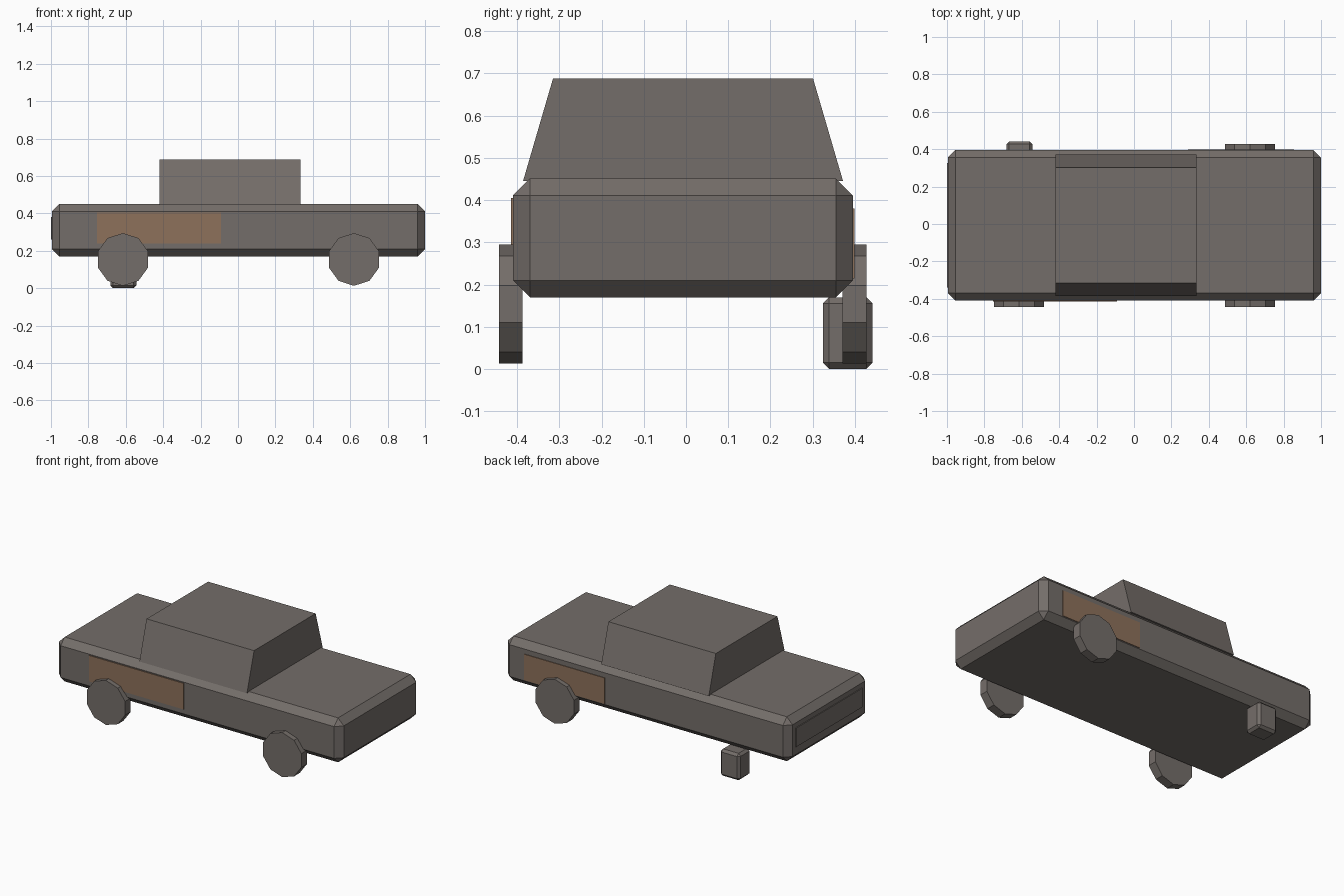
import bpy, bmesh, math
from mathutils import Matrix, Vector

cube = bpy.data.objects.get("Cube")
if cube:
    bpy.data.objects.remove(cube, do_unlink=True)


def material(name, rgb):
    m = bpy.data.materials.new(name)
    m.use_nodes = True
    m.diffuse_color = (*rgb, 1)
    m.node_tree.nodes["Principled BSDF"].inputs["Base Color"].default_value = (*rgb, 1)
    return m


grey = material("weathered grey", (0.175, 0.155, 0.142))
rust = material("rust brown", (0.27, 0.165, 0.105))


def finish(name, bm, mat):
    bmesh.ops.recalc_face_normals(bm, faces=bm.faces)
    mesh = bpy.data.meshes.new(name)
    bm.to_mesh(mesh)
    bm.free()
    mesh.materials.append(mat)
    ob = bpy.data.objects.new(name, mesh)
    bpy.context.collection.objects.link(ob)
    return ob


def box(name, low, high, mat, chamfer=0):
    low, high = Vector(low), Vector(high)
    bm = bmesh.new()
    place = Matrix.Translation((low + high) / 2) @ Matrix.Diagonal((*(high - low), 1))
    bmesh.ops.create_cube(bm, size=1, matrix=place)
    if chamfer:
        bmesh.ops.bevel(bm, geom=bm.edges[:], offset=chamfer, segments=1,
                        affect='EDGES', profile=0.5)
    return finish(name, bm, mat)


def wheel(name, x, y):
    bm = bmesh.new()
    # Ten-sided disc with one corner pointing straight up
    place = (Matrix.Translation((x, y, 0.154)) @ Matrix.Rotation(math.pi / 2, 4, 'X')
             @ Matrix.Rotation(math.pi / 2, 4, 'Z'))
    bmesh.ops.create_cone(bm, cap_ends=True, segments=10, radius1=0.141,
                          radius2=0.141, depth=0.056, matrix=place)
    # Align the corner with the vertical axis
    top = max(v.co.z for v in bm.verts)
    if top < 0.154 + 0.14:
        bmesh.ops.rotate(bm, verts=bm.verts, cent=(x, y, 0.154),
                         matrix=Matrix.Rotation(math.pi / 10, 3, 'Y'))
    return finish(name, bm, grey)


# Chamfered body shell
box("body", (-0.995, -0.41, 0.17), (1, 0.395, 0.451), grey, 0.04)

# Cabin, with sides leaning inwards
cabin = box("cabin", (-0.42, -0.386, 0.445), (0.333, 0.372, 0.688), grey)
for v in cabin.data.vertices:
    if v.co.z > 0.6:
        v.co.y = -0.315 if v.co.y < 0 else 0.301

# Three wheels and the block propping up the missing corner
wheel("front_left_wheel", 0.62, -0.415)
wheel("rear_left_wheel", -0.615, -0.415)
wheel("front_right_wheel", 0.62, 0.399)
box("prop_block", (-0.682, 0.324, 0), (-0.544, 0.442, 0.17), grey, 0.015)

# Rusted side patches and thin end plate
box("rust_patch_near", (-0.755, -0.414, 0.24), (-0.092, -0.408, 0.405), rust)
box("rust_patch_far", (0.29, 0.393, 0.215), (0.855, 0.399, 0.38), rust)
box("end_plate", (-1, -0.34, 0.26), (-0.993, 0.325, 0.38), grey)
